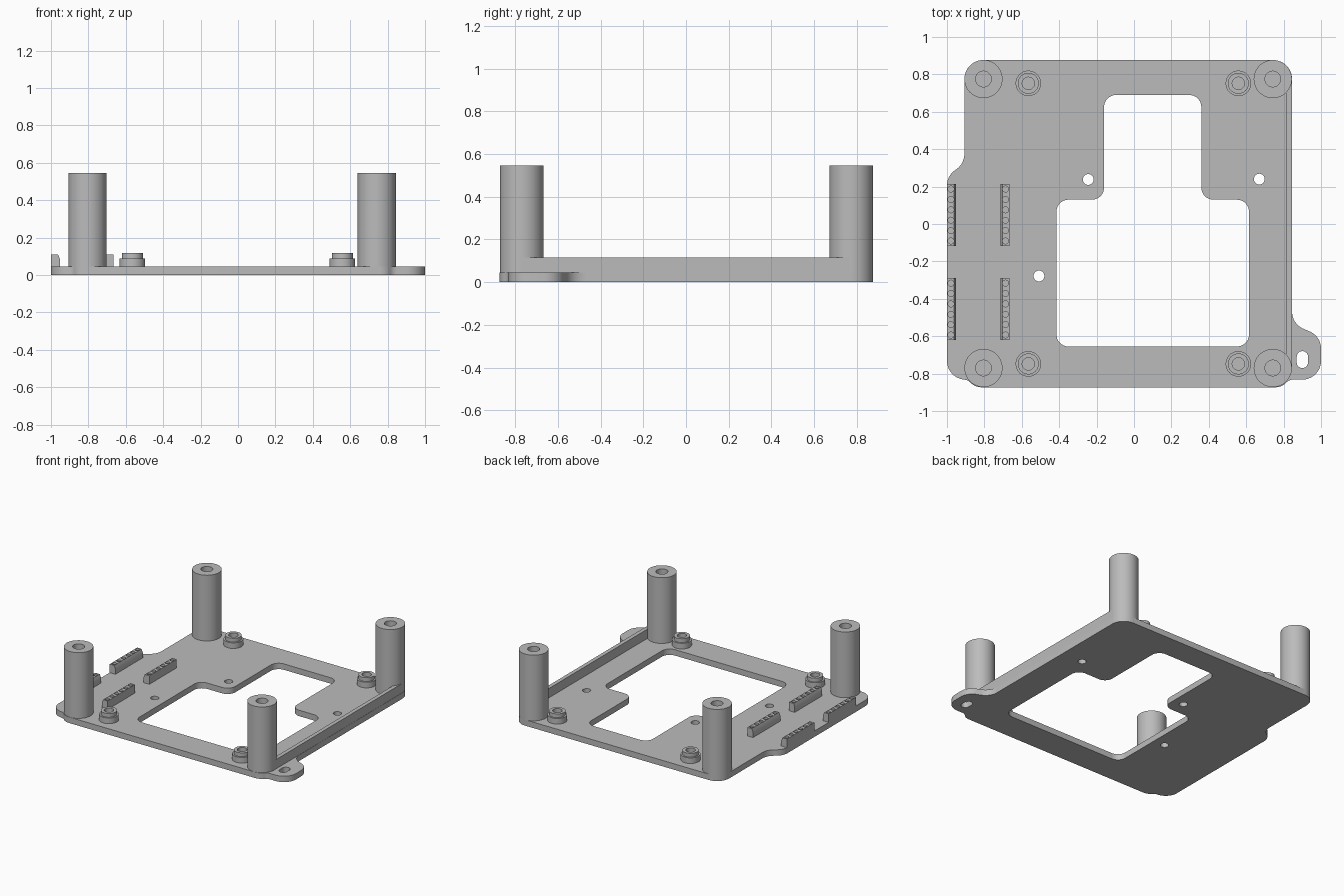
import bpy, bmesh, math
from mathutils import Vector, Matrix

cube = bpy.data.objects.get("Cube")
if cube:
    bpy.data.objects.remove(cube, do_unlink=True)

GREY = (0.5, 0.5, 0.5, 1)
mat = bpy.data.materials.new("plain grey")
mat.use_nodes = True
mat.diffuse_color = GREY
mat.node_tree.nodes["Principled BSDF"].inputs["Base Color"].default_value = GREY

PLATE = 0.045


def finish(obj, smooth=True):
    obj.data.materials.clear()
    obj.data.materials.append(mat)
    bpy.ops.object.select_all(action="DESELECT")
    obj.select_set(True)
    bpy.context.view_layer.objects.active = obj
    if smooth:
        bpy.ops.object.shade_smooth_by_angle(angle=math.radians(30))
    return obj


def mesh_object(name, bm):
    bmesh.ops.recalc_face_normals(bm, faces=bm.faces)
    me = bpy.data.meshes.new(name)
    bm.to_mesh(me)
    bm.free()
    obj = bpy.data.objects.new(name, me)
    bpy.context.collection.objects.link(obj)
    return obj


def fillet(corners, steps=10):
    """Round each (x, y, radius) corner of a polygon with a tangent arc."""
    out = []
    for i, (x, y, r) in enumerate(corners):
        p = Vector((x, y))
        a = (Vector(corners[i - 1][:2]) - p).normalized()
        b = (Vector(corners[(i + 1) % len(corners)][:2]) - p).normalized()
        half = a.angle(b) / 2
        centre = p + (a + b).normalized() * r / math.sin(half)
        start = p + a * r / math.tan(half) - centre
        end = p + b * r / math.tan(half) - centre
        sweep = start.angle_signed(end)
        for k in range(steps + 1):
            t = -sweep * k / steps
            out.append(centre + Matrix.Rotation(t, 2) @ start)
    return out


def circle(x, y, r, n=24):
    return [Vector((x + r * math.cos(2 * math.pi * i / n),
                    y + r * math.sin(2 * math.pi * i / n))) for i in range(n)]


def flat_plate(name, loops, height):
    """Extrude an outline, with any inner loops left open."""
    cu = bpy.data.curves.new(name, "CURVE")
    cu.dimensions = "2D"
    cu.fill_mode = "BOTH"
    cu.extrude = height / 2
    for loop in loops:
        sp = cu.splines.new("POLY")
        sp.points.add(len(loop) - 1)
        for pt, v in zip(sp.points, loop):
            pt.co = (v.x, v.y, 0, 1)
        sp.use_cyclic_u = True
    obj = bpy.data.objects.new(name, cu)
    bpy.context.collection.objects.link(obj)
    finish(obj, smooth=False)
    bpy.ops.object.convert(target="MESH")
    obj = bpy.context.object
    obj.name = name
    bm = bmesh.new()
    bm.from_mesh(obj.data)
    bmesh.ops.translate(bm, verts=bm.verts, vec=(0, 0, height / 2))
    bmesh.ops.remove_doubles(bm, verts=bm.verts, dist=1e-5)
    bmesh.ops.recalc_face_normals(bm, faces=bm.faces)
    bm.to_mesh(obj.data)
    bm.free()
    return finish(obj)


def lathe(name, profile, x, y, steps=48):
    bm = bmesh.new()
    vs = [bm.verts.new((r, 0, z)) for r, z in profile]
    es = [bm.edges.new(pair) for pair in zip(vs, vs[1:])]
    bmesh.ops.spin(bm, geom=vs + es, cent=(0, 0, 0), axis=(0, 0, 1),
                   angle=2 * math.pi, steps=steps)
    bmesh.ops.remove_doubles(bm, verts=bm.verts, dist=1e-5)
    obj = mesh_object(name, bm)
    obj.location = (x, y, 0)
    return finish(obj)


# Base plate with stepped opening, pin holes and slotted ear
outline = fillet([
    (-0.907, 0.877, 0.102), (0.845, 0.877, 0.102),
    (0.845, -0.535, 0.1), (1, -0.6, 0.1), (1, -0.832, 0.1),
    (0.83, -0.832, 0.05), (0.79, -0.873, 0.08),
    (-0.85, -0.873, 0.08), (-0.89, -0.832, 0.05), (-1, -0.832, 0.1),
    (-1, 0.26, 0.1), (-0.907, 0.32, 0.1)])
opening = fillet([(x, y, 0.065) for x, y in (
    (-0.16, 0.69), (0.36, 0.69), (0.36, 0.13), (0.615, 0.13),
    (0.615, -0.655), (-0.415, -0.655), (-0.415, 0.13), (-0.16, 0.13))])
slot = fillet([(x, y, 0.029) for x, y in (
    (0.87, -0.68), (0.93, -0.68), (0.93, -0.77), (0.87, -0.77))])
pins = [circle(x, y, 0.029) for x, y in
        ((-0.245, 0.238), (0.67, 0.24), (-0.508, -0.278))]
flat_plate("base_plate", [outline, opening, slot] + pins, PLATE)

# Low side wall between the left posts
bm = bmesh.new()
bmesh.ops.create_cube(bm, size=1)
bmesh.ops.scale(bm, verts=bm.verts, vec=(0.03, 1.54, 0.095))
wall = mesh_object("side_wall", bm)
wall.location = (0.8285, 0.003, 0.0685)
finish(wall, smooth=False)

# Tall corner posts and short stepped standoffs, all with blind bores
for side, px, sx in (("right", -0.805, -0.565), ("left", 0.742, 0.558)):
    for end, py, sy in (("front", -0.77, -0.748), ("back", 0.775, 0.752)):
        lathe(f"{end}_{side}_post",
              [(0, 0.1), (0.042, 0.1), (0.042, 0.546), (0.102, 0.546),
               (0.102, 0.02), (0, 0.02)], px, py)
        lathe(f"{end}_{side}_standoff",
              [(0, 0.05), (0.033, 0.05), (0.033, 0.117), (0.056, 0.117),
               (0.056, 0.088), (0.068, 0.088), (0.068, 0.02), (0, 0.02)], sx, sy)


# Socket strips: chamfered bars with a row of six round holes
def socket_strip(name, x, y, flip):
    length, pitch = 0.33, 0.0555
    section = [(0, 0.02), (0.048, 0.02), (0.048, 0.085), (0.038, 0.11), (0, 0.11)]
    bm = bmesh.new()
    face = bm.faces.new([bm.verts.new((x + flip * u, y - length / 2, z))
                         for u, z in section])
    new = bmesh.ops.extrude_face_region(bm, geom=[face])["geom"]
    bmesh.ops.translate(bm, vec=(0, length, 0),
                        verts=[v for v in new if isinstance(v, bmesh.types.BMVert)])
    strip = mesh_object(name, bm)

    bm = bmesh.new()
    for i in range(6):
        at = Matrix.Translation((x + flip * 0.021, y + (i - 2.5) * pitch, 0.1))
        bmesh.ops.create_cone(bm, cap_ends=True, segments=20, radius1=0.016,
                              radius2=0.016, depth=0.1, matrix=at)
    cutter = mesh_object(name + "_cutter", bm)
    cutter.hide_render = True
    mod = strip.modifiers.new("holes", "BOOLEAN")
    mod.operation = "DIFFERENCE"
    mod.solver = "EXACT"
    mod.object = cutter
    finish(strip, smooth=False)
    bpy.ops.object.modifier_apply(modifier=mod.name)
    bpy.data.objects.remove(cutter, do_unlink=True)
    finish(strip)


for end, y in (("back", 0.048), ("front", -0.455)):
    socket_strip(f"{end}_outer_socket_strip", -1, y, 1)
    socket_strip(f"{end}_inner_socket_strip", -0.666, y, -1)
